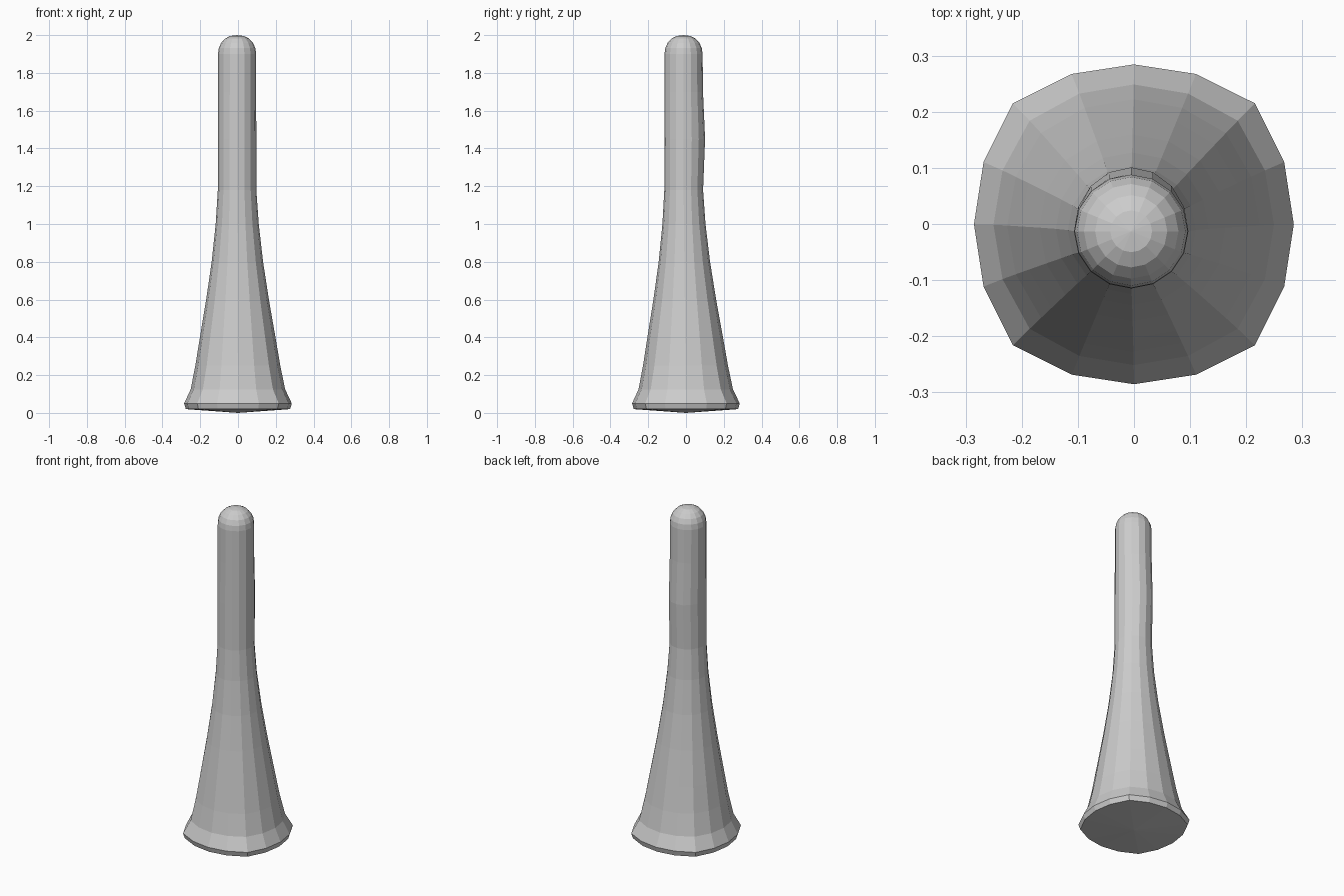
import bpy, bmesh, math

cube = bpy.data.objects.get("Cube")
if cube:
    bpy.data.objects.remove(cube, do_unlink=True)

grey = bpy.data.materials.new("plain_grey")
grey.use_nodes = True
colour = (0.6, 0.6, 0.6, 1)
grey.diffuse_color = colour
grey.node_tree.nodes["Principled BSDF"].inputs["Base Color"].default_value = colour

SIDES = 16
# Height, radius, and squareness of the cross-section
RINGS = [(0.02, 0.276, 1.0), (0.05, 0.285, 1.0), (0.125, 0.25, 0.7),
         (0.25, 0.225, 0.5), (0.4, 0.2, 0.4), (0.6, 0.166, 0.3),
         (0.8, 0.136, 0.2), (1.0, 0.114, 0), (1.18, 0.102, 0),
         (1.45, 0.102, 0), (1.7, 0.101, 0), (1.9, 0.101, 0)]
# Rounded tip
for step in range(1, 5):
    a = step * math.pi / 10
    RINGS.append((1.9 + 0.1 * math.sin(a), 0.101 * math.cos(a) ** 0.85, 0))


def ring(bm, z, radius, square):
    lean = min(z / 1.2, 1)
    bulge = 0.012 * max(0, 1 - abs(z - 1.45) / 0.3)
    verts = []
    for i in range(SIDES):
        a = math.tau * i / SIDES
        r = radius * (1 + 0.07 * square * math.sin(2 * a) ** 4)
        x = r * math.cos(a) - 0.005 * lean
        y = r * math.sin(a) - 0.013 * lean + bulge * max(0, math.sin(a))
        verts.append(bm.verts.new((x, y, z)))
    return verts


# Flared post with a domed tip and a shallow convex underside
bm = bmesh.new()
loops = [ring(bm, *r) for r in RINGS]
foot = bm.verts.new((0, 0, 0))
tip = bm.verts.new((-0.005, -0.013, 2))
for i in range(SIDES):
    j = (i + 1) % SIDES
    for low, high in zip(loops, loops[1:]):
        bm.faces.new((low[i], low[j], high[j], high[i]))
    bm.faces.new((foot, loops[0][j], loops[0][i]))
    bm.faces.new((tip, loops[-1][i], loops[-1][j]))
mesh = bpy.data.meshes.new("flared_post")
bm.to_mesh(mesh)
bm.free()
mesh.materials.append(grey)
post = bpy.data.objects.new("flared_post", mesh)
bpy.context.collection.objects.link(post)
